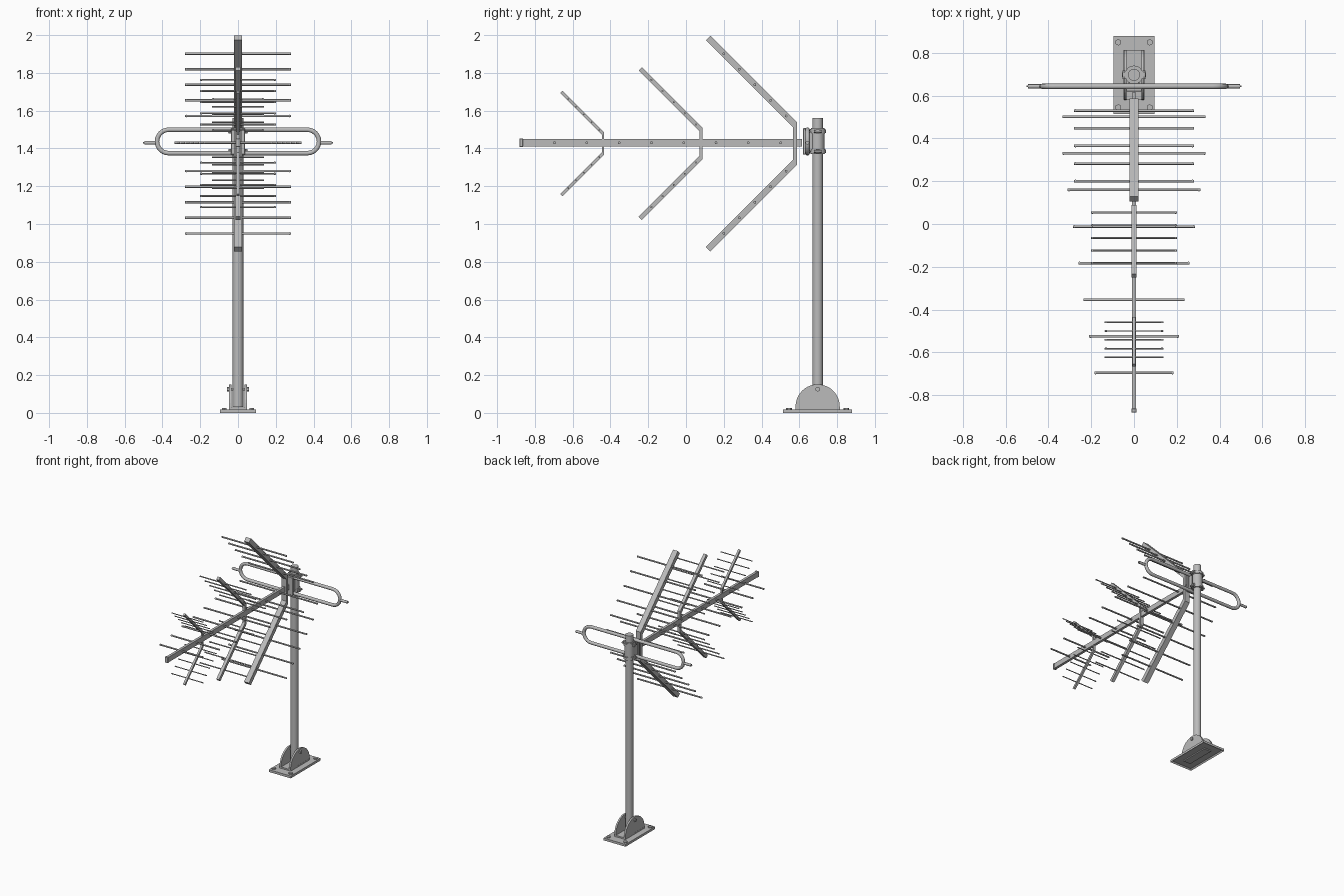
import bpy, bmesh, math
from mathutils import Vector

if "Cube" in bpy.data.objects:
    bpy.data.objects.remove(bpy.data.objects["Cube"])

metal = bpy.data.materials.new("grey metal")
metal.use_nodes = True
GREY = (0.5, 0.5, 0.5, 1)
metal.diffuse_color = GREY
metal.node_tree.nodes["Principled BSDF"].inputs["Base Color"].default_value = GREY

BOOM_Z = 1.43
MIRROR_Z = 1.426
MAST_Y = 0.697


def finish(obj, name, smooth=False):
    obj.name = name
    obj.data.materials.append(metal)
    if smooth:
        bpy.ops.object.select_all(action="DESELECT")
        obj.select_set(True)
        bpy.context.view_layer.objects.active = obj
        bpy.ops.object.shade_smooth_by_angle(angle=math.radians(40))
    return obj


def from_bmesh(bm, name, smooth=False):
    bmesh.ops.recalc_face_normals(bm, faces=bm.faces[:])
    mesh = bpy.data.meshes.new(name)
    bm.to_mesh(mesh)
    bm.free()
    obj = bpy.data.objects.new(name, mesh)
    bpy.context.collection.objects.link(obj)
    return finish(obj, name, smooth)


def box(name, size, loc, bevel=0):
    bm = bmesh.new()
    bmesh.ops.create_cube(bm, size=1)
    for v in bm.verts:
        v.co = Vector(a * b for a, b in zip(v.co, size)) + Vector(loc)
    if bevel:
        bmesh.ops.bevel(bm, geom=bm.edges[:], offset=bevel, segments=1, affect="EDGES")
    return from_bmesh(bm, name)


def rod(name, radius, start, end, sides=12, bevel=0):
    """Cylinder between two points, optionally with rounded rims."""
    a, b = Vector(start), Vector(end)
    bm = bmesh.new()
    bmesh.ops.create_cone(bm, cap_ends=True, segments=sides, radius1=radius,
                          radius2=radius, depth=(b - a).length)
    if bevel:
        rims = [e for e in bm.edges if any(len(f.verts) > 4 for f in e.link_faces)]
        bmesh.ops.bevel(bm, geom=rims, offset=bevel, segments=2, affect="EDGES")
    turn = (b - a).to_track_quat("Z", "Y")
    for v in bm.verts:
        v.co = turn @ v.co + (a + b) / 2
    return from_bmesh(bm, name, sides > 6)


def side_profile(name, points, x, width):
    """Extrude a (y, z) outline along x, centred on x."""
    bm = bmesh.new()
    face = bm.faces.new([bm.verts.new((x - width / 2, y, z)) for y, z in points])
    out = bmesh.ops.extrude_face_region(bm, geom=[face])
    for v in out["geom"]:
        if isinstance(v, bmesh.types.BMVert):
            v.co.x += width
    return from_bmesh(bm, name)


def cross_rod(name, half, y, z, radius):
    """Rod across the model with a small rounded cap on each end."""
    rod(name, radius, (-half, y, z), (half, y, z), 10)
    for s in (-1, 1):
        rod(name + "_cap", radius * 1.2, (s * (half - 0.012), y, z), (s * half, y, z),
            10, radius * 0.6)


# Boom with end cap
box("boom", (0.02, 1.49, 0.04), (0, -0.13, BOOM_Z))
box("boom_end_cap", (0.025, 0.018, 0.045), (0, -0.872, BOOM_Z), 0.002)

# Directors along the boom
for i in range(8):
    cross_rod("director", min(0.185 + 0.025 * i, 0.335), -0.696 + 0.171 * i, BOOM_Z, 0.006)


def reflector(name, back, front, tip, half, width, rods, reach, radius):
    """Bracket with 45 degree arms above and below, carrying cross rods."""
    ty, tz = tip
    d = half / math.sqrt(2)
    total = ty + tz
    outer = total + 2 * d
    inner = total - 2 * d
    upper = [(back, outer - back), (ty + d, tz + d), (ty - d, tz - d), (front, inner - front)]
    lower = [(y, 2 * MIRROR_Z - z) for y, z in reversed(upper)]
    side_profile(name + "_bracket", upper + lower, 0, width)
    for y in rods:
        z = total - y
        cross_rod(name + "_upper_rod", reach, y, z, radius)
        cross_rod(name + "_lower_rod", reach, y, 2 * MIRROR_Z - z, radius)


reflector("large_reflector", 0.587, 0.566, (0.117, 1.985), 0.017, 0.042,
          [0.2 + 0.0825 * i for i in range(5)], 0.28, 0.006)
reflector("middle_reflector", 0.088, 0.072, (-0.242, 1.822), 0.012, 0.024,
          [-0.183 + 0.059 * i for i in range(5)], 0.2, 0.0045)
reflector("small_reflector", -0.434, -0.446, (-0.66, 1.699), 0.008, 0.016,
          [-0.623 + 0.041 * i for i in range(5)], 0.137, 0.0035)

# Folded dipole loop
curve = bpy.data.curves.new("dipole_loop", "CURVE")
curve.dimensions = "3D"
curve.bevel_depth = 0.0125
curve.bevel_resolution = 3
DIPOLE_Y, LOOP_R, STRAIGHT = 0.643, 0.062, 0.367
path = []
for side in (1, -1):
    for i in range(13):
        a = side * math.pi / 2 - math.pi * i / 12
        path.append((side * STRAIGHT + LOOP_R * math.cos(a), DIPOLE_Y,
                     BOOM_Z + 0.007 + LOOP_R * math.sin(a), 1))
line = curve.splines.new("POLY")
line.points.add(len(path) - 1)
for point, co in zip(line.points, path):
    point.co = co
line.use_cyclic_u = True
loop = bpy.data.objects.new("dipole_loop", curve)
bpy.context.collection.objects.link(loop)
bpy.ops.object.select_all(action="DESELECT")
loop.select_set(True)
bpy.context.view_layer.objects.active = loop
bpy.ops.object.convert(target="MESH")
finish(bpy.context.object, "dipole_loop", True)
for s in (-1, 1):
    rod("dipole_tip", 0.01, (s * 0.42, DIPOLE_Y, BOOM_Z), (s * 0.502, DIPOLE_Y, BOOM_Z), 12, 0.006)

# Mast and clamp
rod("mast", 0.028, (0, MAST_Y, 0.03), (0, MAST_Y, 1.56), 24)
rod("clamp_sleeve", 0.036, (0, MAST_Y, 1.37), (0, MAST_Y, 1.507), 24)
for z in (1.385, 1.49):
    rod("clamp_ring", 0.043, (0, MAST_Y, z - 0.012), (0, MAST_Y, z + 0.012), 24, 0.003)
    box("clamp_ear", (0.1, 0.018, 0.022), (0, MAST_Y, z))
    for s in (-1, 1):
        rod("clamp_bolt", 0.008, (s * 0.046, MAST_Y - 0.02, z), (s * 0.046, MAST_Y + 0.02, z), 6)
box("clamp_plate", (0.075, 0.016, 0.14), (0, 0.627, 1.437), 0.003)
box("clamp_block", (0.05, 0.045, 0.11), (0, 0.65, 1.437), 0.004)

# Base plate with a recessed underside
bm = bmesh.new()
bmesh.ops.create_cube(bm, size=1)
for v in bm.verts:
    v.co = Vector((v.co.x * 0.19, v.co.y * 0.365 + MAST_Y, v.co.z * 0.018 + 0.009))
bm.normal_update()
bottom = [f for f in bm.faces if f.normal.z < -0.9]
bmesh.ops.inset_region(bm, faces=bottom, thickness=0.012)
for v in bottom[0].verts:
    v.co.z += 0.01
from_bmesh(bm, "base_plate")
box("base_rib", (0.06, 0.23, 0.01), (0, MAST_Y, 0.007))
for x in (-0.073, 0.073):
    for y in (-0.152, 0.152):
        rod("anchor_bolt", 0.015, (x, MAST_Y + y, 0.016), (x, MAST_Y + y, 0.027), 6)

# U-shaped mast bracket with rounded cheeks
box("bracket_floor", (0.096, 0.232, 0.012), (0, MAST_Y, 0.023))
cheek = [(MAST_Y - 0.117, 0.017)]
for i in range(21):
    a = math.pi * (1 - i / 20)
    cheek.append((MAST_Y + 0.117 * math.cos(a), 0.034 + 0.117 * math.sin(a)))
cheek.append((MAST_Y + 0.117, 0.017))
for s in (-1, 1):
    side_profile("bracket_cheek", cheek, s * 0.041, 0.013)
rod("pivot_bolt", 0.007, (-0.05, MAST_Y, 0.125), (0.05, MAST_Y, 0.125))
for s in (-1, 1):
    rod("pivot_bolt_head", 0.013, (s * 0.046, MAST_Y, 0.125), (s * 0.057, MAST_Y, 0.125), 6)
